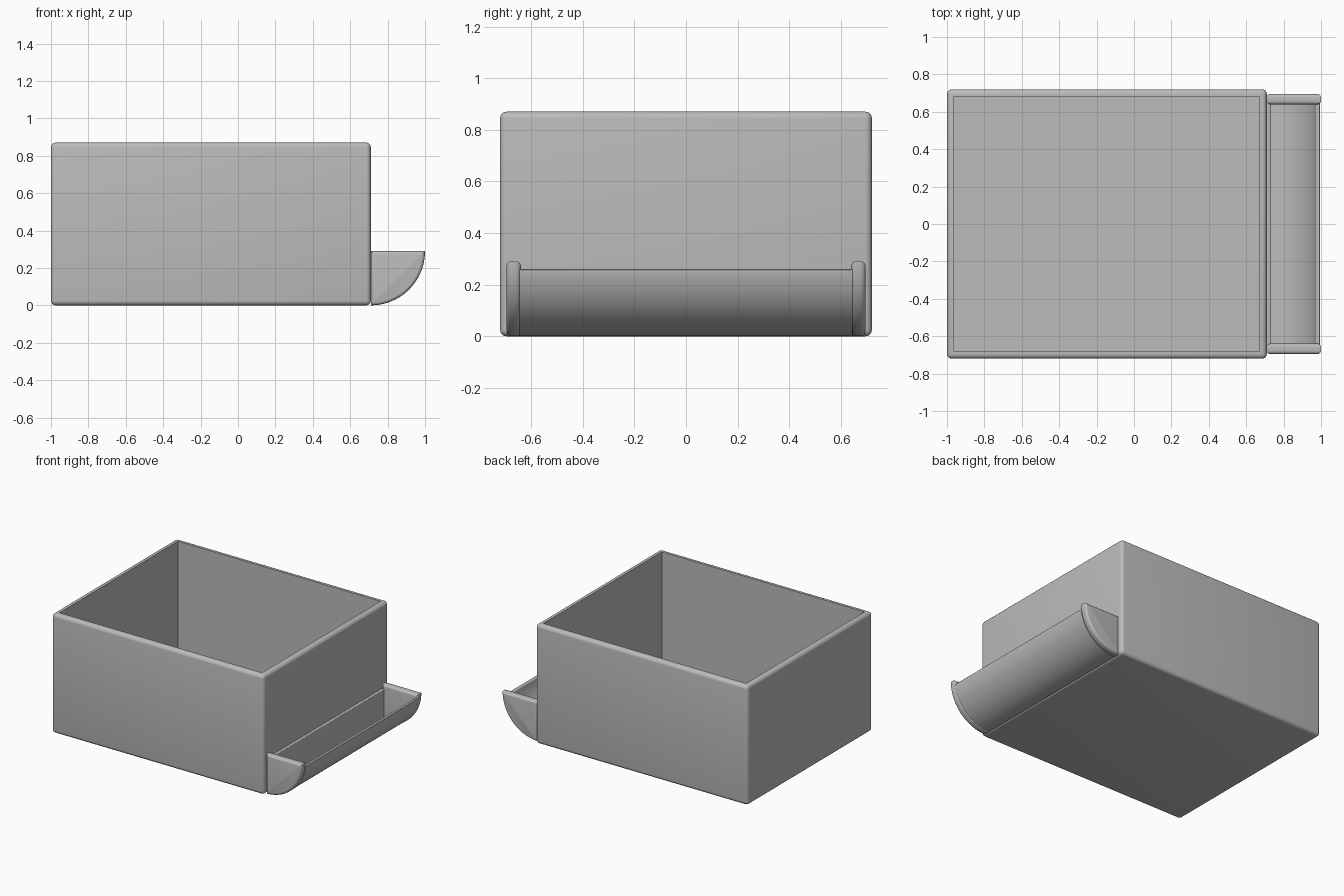
import bpy, bmesh
from math import sin, cos, asin, pi

if "Cube" in bpy.data.objects:
    bpy.data.objects.remove(bpy.data.objects["Cube"])

grey = bpy.data.materials.new("plain grey")
grey.use_nodes = True
colour = (0.5, 0.5, 0.5, 1)
grey.diffuse_color = colour
grey.node_tree.nodes["Principled BSDF"].inputs["Base Color"].default_value = colour

BACK, TIP = 0.71, 1.0          # tray starts at the box wall and ends at the tip
RADIUS = TIP - BACK            # tray's quarter-round radius
HALF = 0.72                    # half the box depth
HEIGHT = 0.87


def finish(bm, name):
    bmesh.ops.recalc_face_normals(bm, faces=bm.faces[:])
    mesh = bpy.data.meshes.new(name)
    bm.to_mesh(mesh)
    bm.free()
    mesh.materials.append(grey)
    obj = bpy.data.objects.new(name, mesh)
    bpy.context.collection.objects.link(obj)
    bpy.ops.object.select_all(action="DESELECT")
    obj.select_set(True)
    bpy.context.view_layer.objects.active = obj
    bpy.ops.object.shade_smooth_by_angle(angle=pi / 6)
    return obj


def round_edges(bm, edges, width, segments=5):
    bmesh.ops.bevel(bm, geom=edges, offset=width, segments=segments,
                    profile=0.5, affect="EDGES", clamp_overlap=True)


def extrude_profile(points, y0, y1):
    """Solid prism from an (x, z) outline, running along y."""
    bm = bmesh.new()
    face = bm.faces.new([bm.verts.new((x, y0, z)) for x, z in points])
    new = bmesh.ops.extrude_face_region(bm, geom=[face])["geom"]
    for v in new:
        if isinstance(v, bmesh.types.BMVert):
            v.co.y = y1
    return bm


def arc(radius, start, end, steps):
    return [(BACK + radius * sin(a), RADIUS - radius * cos(a))
            for a in (start + (end - start) * i / steps for i in range(steps + 1))]


# Open box with a sharp inner rim
bm = bmesh.new()
bmesh.ops.create_cube(bm, size=1)
for v in bm.verts:
    v.co.x = BACK if v.co.x > 0 else -1
    v.co.y = HALF if v.co.y > 0 else -HALF
    v.co.z = HEIGHT if v.co.z > 0 else 0
outer = [e for e in bm.edges if not (
    all(v.co.x == BACK for v in e.verts) and e.verts[0].co.z == e.verts[1].co.z)]
top = max(bm.faces, key=lambda f: f.calc_center_median().z)
bmesh.ops.inset_region(bm, faces=[top], thickness=0.055)
hole = bmesh.ops.extrude_face_region(bm, geom=[top])["geom"]
for v in hole:
    if isinstance(v, bmesh.types.BMVert):
        v.co.z = 0.055
if top.is_valid:
    bmesh.ops.delete(bm, geom=[top], context="FACES_ONLY")
round_edges(bm, outer, 0.025)
finish(bm, "box")

# Quarter-round end plates with softened edges
for side, name in ((-1, "tray_right_end"), (1, "tray_left_end")):
    bm = extrude_profile([(BACK, RADIUS)] + arc(RADIUS, 0, pi / 2, 24),
                         side * 0.64, side * 0.695)
    rims = [e for e in bm.edges if abs(e.verts[0].co.y - e.verts[1].co.y) < 0.001]
    round_edges(bm, rims, 0.022)
    finish(bm, name)

# Curved trough between the end plates, with a thin back wall
RIM = 0.26
outer_r, inner_r, wall = RADIUS - 0.002, RADIUS - 0.025, 0.02


def rim_angle(r):
    return pi / 2 - asin((RADIUS - RIM) / r)


profile = arc(outer_r, 0, rim_angle(outer_r), 24)
profile += arc(inner_r, rim_angle(inner_r), asin(wall / inner_r), 24)
profile += [(BACK + wall, RIM), (BACK, RIM)]
bm = extrude_profile(profile, -0.645, 0.645)
lips = [e for e in bm.edges
        if all(v.co.z > RIM - 0.001 and v.co.x > BACK + 0.01 for v in e.verts)
        and abs(e.verts[0].co.y - e.verts[1].co.y) > 1]
round_edges(bm, lips, 0.007, 3)
finish(bm, "tray_trough")
